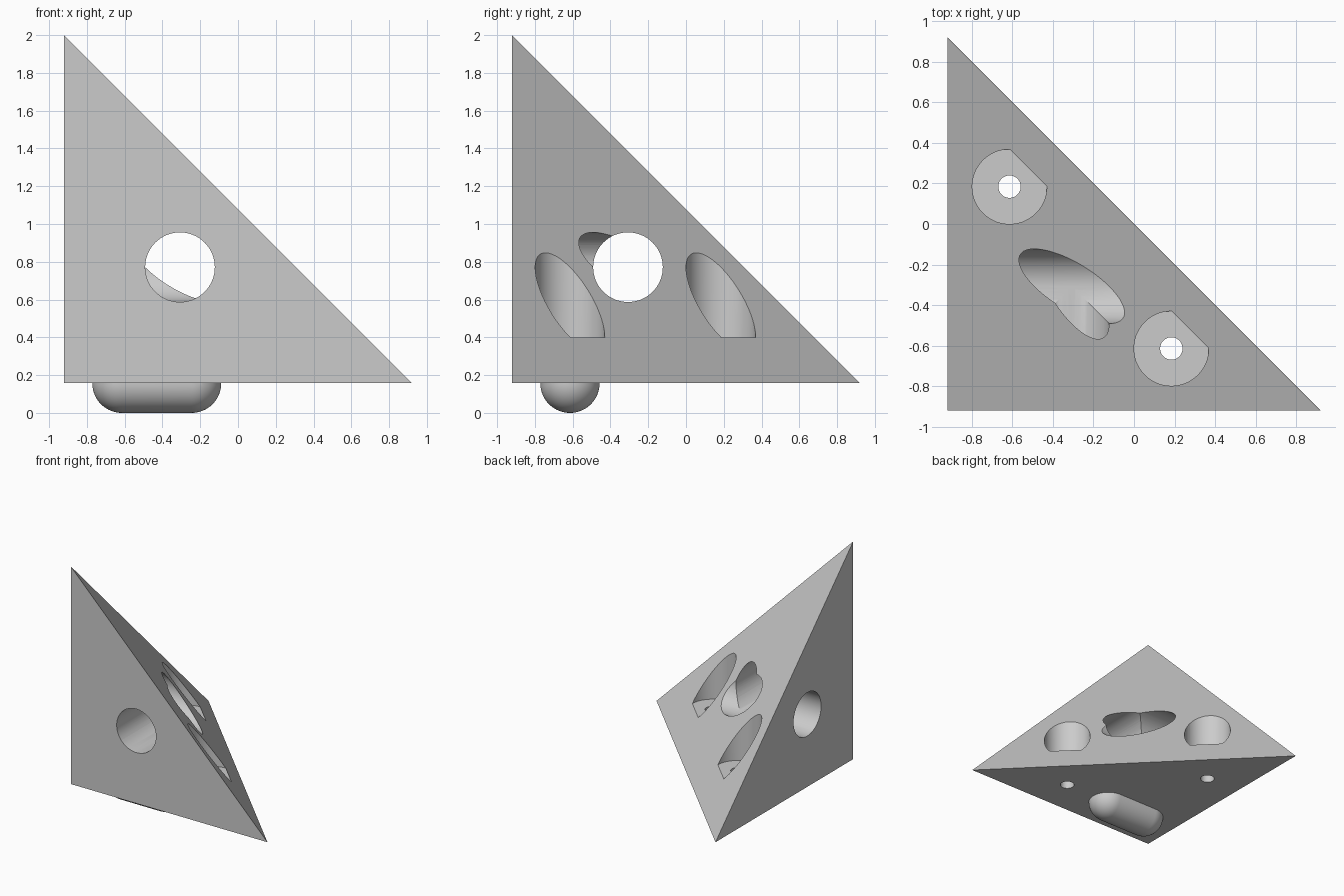
import bpy, bmesh, math
from mathutils import Vector, Matrix

if "Cube" in bpy.data.objects:
    bpy.data.objects.remove(bpy.data.objects["Cube"], do_unlink=True)

SIDE = 1.843                  # leg length of the corner block
LOW = -SIDE / 2               # x and y of the square corner
BASE = 2 - SIDE               # height of the underside
BORE = SIDE * 0.1             # radius of the large holes

grey = bpy.data.materials.new("light grey")
grey.use_nodes = True
grey.diffuse_color = (0.6, 0.6, 0.6, 1)
grey.node_tree.nodes["Principled BSDF"].inputs["Base Color"].default_value = (0.6, 0.6, 0.6, 1)


def finish(name, bm):
    bmesh.ops.recalc_face_normals(bm, faces=bm.faces)
    mesh = bpy.data.meshes.new(name)
    bm.to_mesh(mesh)
    bm.free()
    mesh.materials.append(grey)
    obj = bpy.data.objects.new(name, mesh)
    bpy.context.collection.objects.link(obj)
    return obj


def rod(name, start, end, radius):
    """Cylinder between two points."""
    start, end = Vector(start), Vector(end)
    axis = end - start
    turn = Vector((0, 0, 1)).rotation_difference(axis).to_matrix().to_4x4()
    bm = bmesh.new()
    bmesh.ops.create_cone(bm, cap_ends=True, segments=72, radius1=radius, radius2=radius,
                          depth=axis.length, matrix=Matrix.Translation((start + end) / 2) @ turn)
    return finish(name, bm)


def capsule(name, start, length, radius, steps=16):
    """Round-ended bar along x, spun from a half outline."""
    bm = bmesh.new()
    outline = []
    for i in range(2 * steps + 2):
        far = i > steps
        a = math.pi / 2 * (i - far) / steps
        x = -radius * math.cos(a) + (length if far else 0)
        outline.append(bm.verts.new((x, 0, -radius * math.sin(a))))
    edges = [bm.edges.new(pair) for pair in zip(outline, outline[1:])]
    bmesh.ops.spin(bm, geom=outline + edges, axis=(1, 0, 0), cent=(0, 0, 0),
                   angle=math.tau, steps=64)
    bmesh.ops.remove_doubles(bm, verts=bm.verts, dist=0.0001)
    bmesh.ops.translate(bm, verts=bm.verts, vec=start)
    return finish(name, bm)


def combine(target, tool, operation):
    mod = target.modifiers.new(tool.name, "BOOLEAN")
    mod.operation, mod.solver, mod.object = operation, "EXACT", tool
    bpy.context.view_layer.objects.active = target
    bpy.ops.object.modifier_apply(modifier=mod.name)
    bpy.data.objects.remove(tool, do_unlink=True)


# Corner block: three square faces and one slanted face
bm = bmesh.new()
corner = Vector((LOW, LOW, BASE))
tips = [corner + SIDE * Vector(d) for d in ((0, 0, 0), (1, 0, 0), (0, 1, 0), (0, 0, 1))]
bmesh.ops.convex_hull(bm, input=[bm.verts.new(p) for p in tips])
block = finish("corner_block", bm)

# Two crossing holes; the front one stops at the middle of the side one
mid, mid_z = LOW + SIDE / 3, BASE + SIDE / 3
combine(block, rod("front_hole", (mid, LOW - 0.1, mid_z), (mid, mid, mid_z), BORE), "DIFFERENCE")
combine(block, rod("side_hole", (LOW - 0.1, mid, mid_z), (1, mid, mid_z), BORE), "DIFFERENCE")

# Two screw holes, each with a wide pocket above a flat seat
near, far = LOW + SIDE / 6, LOW + SIDE * 0.6
for x, y in ((near, far), (far, near)):
    combine(block, rod("pocket", (x, y, 0.4), (x, y, 2), BORE), "DIFFERENCE")
    combine(block, rod("screw_hole", (x, y, 0), (x, y, 0.6), SIDE * 0.03), "DIFFERENCE")

# Rounded key under the base
key = capsule("key", (near, near, BASE), SIDE * 0.2, BASE)
combine(block, key, "UNION")

# Smooth curved walls, crisp edges
bpy.ops.object.select_all(action="DESELECT")
block.select_set(True)
bpy.context.view_layer.objects.active = block
bpy.ops.object.shade_smooth_by_angle(angle=math.radians(30))
